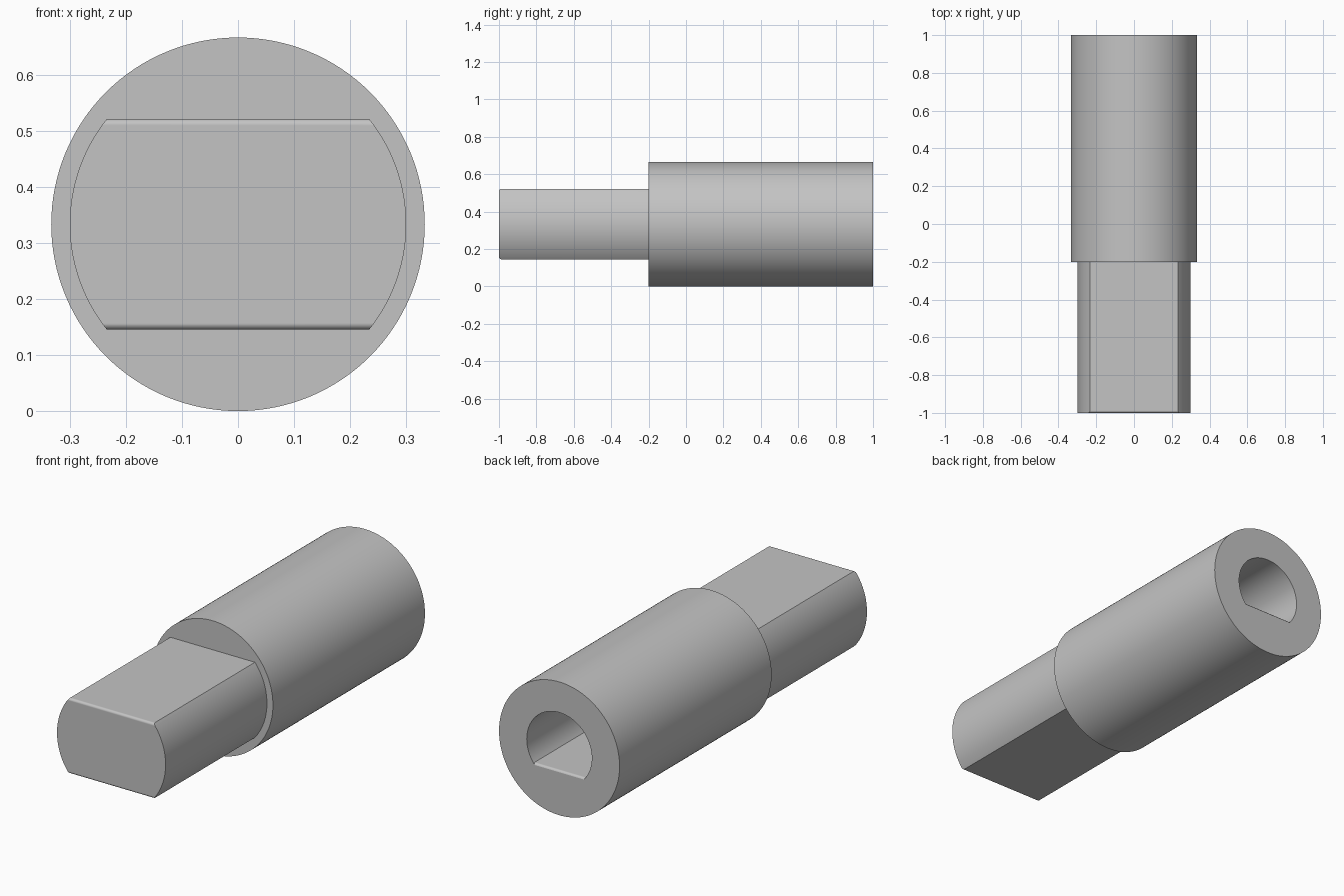
import bpy
import bmesh
import math
from mathutils import Matrix, Vector

old = bpy.data.objects.get("Cube")
if old:
    bpy.data.objects.remove(old, do_unlink=True)

AXIS_Z = 0.333   # height of the shaft axis
FILLET = 0.012   # rounding on the ends of the flats

steel = bpy.data.materials.new("plain grey")
steel.use_nodes = True
grey = (0.55, 0.55, 0.55, 1)
steel.diffuse_color = grey
steel.node_tree.nodes["Principled BSDF"].inputs["Base Color"].default_value = grey


def finish(bm, name):
    bmesh.ops.recalc_face_normals(bm, faces=bm.faces)
    mesh = bpy.data.meshes.new(name)
    bm.to_mesh(mesh)
    bm.free()
    mesh.materials.append(steel)
    obj = bpy.data.objects.new(name, mesh)
    bpy.context.collection.objects.link(obj)
    return obj


def rod(name, radius, y0, y1):
    """Round bar lying along y on the shaft axis."""
    bm = bmesh.new()
    place = Matrix.Translation((0, (y0 + y1) / 2, AXIS_Z)) @ Matrix.Rotation(math.pi / 2, 4, "X")
    bmesh.ops.create_cone(bm, cap_ends=True, segments=128, radius1=radius,
                          radius2=radius, depth=y1 - y0, matrix=place)
    return finish(bm, name)


def slab(name, y0, y1, z0, z1, round_y):
    """Wide block whose crosswise edges at y = round_y are rounded."""
    bm = bmesh.new()
    size = Vector((1, y1 - y0, z1 - z0))
    centre = Vector((0, (y0 + y1) / 2, AXIS_Z + (z0 + z1) / 2))
    place = Matrix.Translation(centre) @ Matrix.Diagonal(size).to_4x4()
    bmesh.ops.create_cube(bm, size=1, matrix=place)
    edges = [e for e in bm.edges
             if all(abs(v.co.y - round_y) < 1e-4 for v in e.verts)
             and abs(e.verts[0].co.z - e.verts[1].co.z) < 1e-4]
    bmesh.ops.bevel(bm, geom=edges, offset=FILLET, segments=5, profile=0.5, affect="EDGES")
    return finish(bm, name)


def select(obj):
    bpy.ops.object.select_all(action="DESELECT")
    obj.select_set(True)
    bpy.context.view_layer.objects.active = obj


def combine(obj, other, operation):
    select(obj)
    mod = obj.modifiers.new("cut", "BOOLEAN")
    mod.object = other
    mod.operation = operation
    mod.solver = "EXACT"
    bpy.ops.object.modifier_apply(modifier=mod.name)
    bpy.data.objects.remove(other, do_unlink=True)


def smooth(obj):
    select(obj)
    bpy.ops.object.shade_smooth_by_angle(angle=math.radians(30))
    mod = obj.modifiers.new("weighted normals", "WEIGHTED_NORMAL")
    mod.keep_sharp = True


# Socket: round bore with one flat along its floor
bore = rod("bore_cutter", 0.18, 0.2, 1.1)
bore_floor = slab("bore_floor", 0, 1.0005, -0.5, -0.11, 1.0005)
combine(bore, bore_floor, "DIFFERENCE")

# Main round body
body = rod("shaft_body", AXIS_Z, -0.2, 1)
combine(body, bore, "DIFFERENCE")
smooth(body)

# Front tang: narrower bar with two flats
tang = rod("front_tang", 0.3, -1.1, -0.1)
flats = slab("tang_flats", -1, -0.19, -0.188, 0.188, -1)
combine(tang, flats, "INTERSECT")
smooth(tang)
